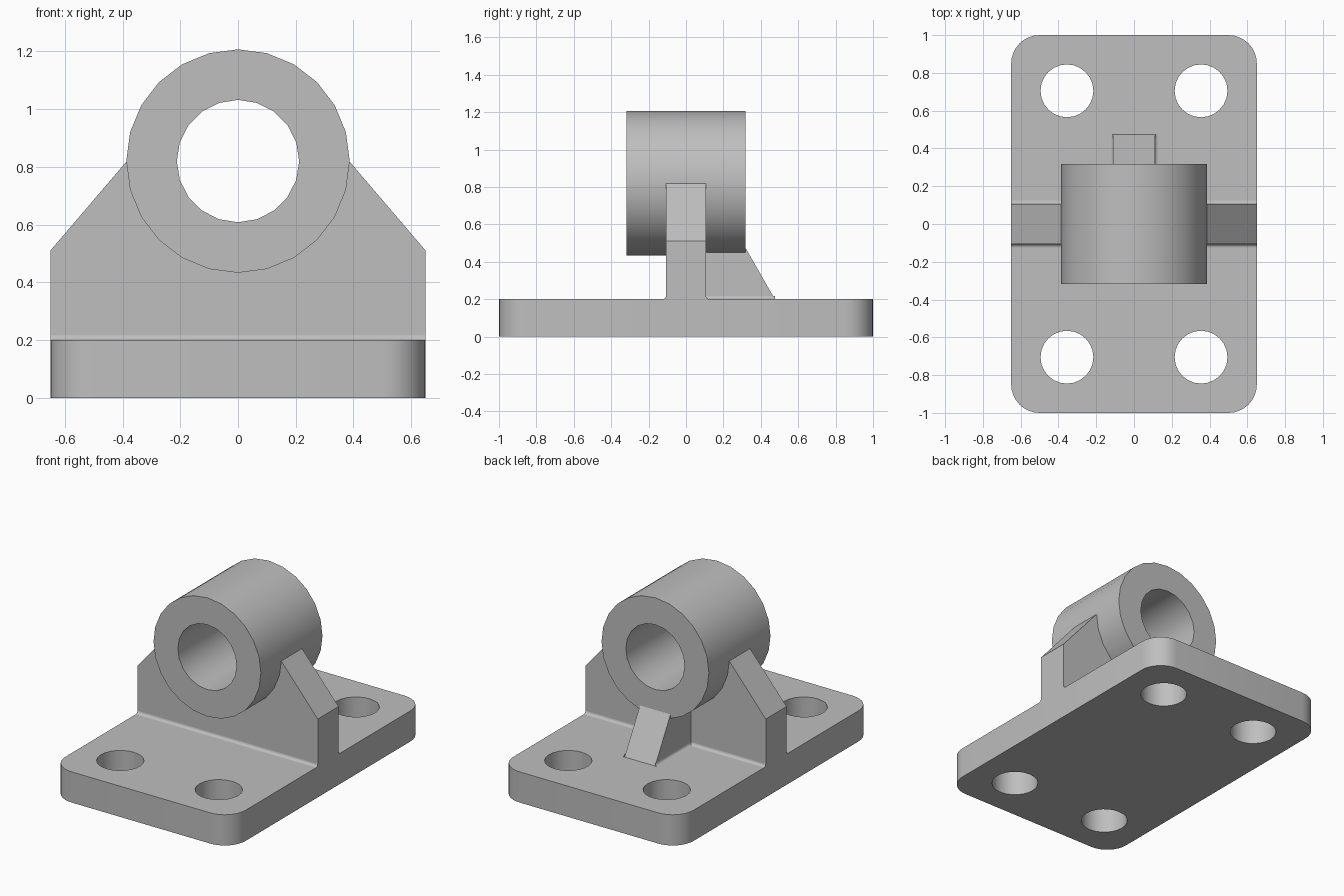
import bpy, bmesh
from math import sin, cos, pi, radians
from mathutils import Matrix, Vector

cube = bpy.data.objects.get("Cube")
if cube:
    bpy.data.objects.remove(cube, do_unlink=True)

GREY = (0.52, 0.52, 0.52, 1)
mat = bpy.data.materials.new("plain grey")
mat.use_nodes = True
mat.diffuse_color = GREY
mat.node_tree.nodes["Principled BSDF"].inputs["Base Color"].default_value = GREY

# Orientation of a profile by its extrusion axis
AXES = {
    "X": Matrix(((0, 0, 1), (1, 0, 0), (0, 1, 0))),
    "Y": Matrix(((1, 0, 0), (0, 0, -1), (0, 1, 0))),
    "Z": Matrix.Identity(3),
}


def arc(cx, cy, r, start, end, steps):
    angles = [radians(start + (end - start) * i / steps) for i in range(steps + 1)]
    return [(cx + r * cos(a), cy + r * sin(a)) for a in angles]


def circle(cx, cy, r, steps):
    return arc(cx, cy, r, 90, 450, steps)[:-1]


def extrude(name, loops, axis, low, high):
    """Filled profile (later loops are holes) extruded from low to high."""
    curve = bpy.data.curves.new(name, "CURVE")
    curve.dimensions = "2D"
    curve.fill_mode = "BOTH"
    curve.extrude = (high - low) / 2
    for loop in loops:
        spline = curve.splines.new("POLY")
        spline.points.add(len(loop) - 1)
        for point, (u, v) in zip(spline.points, loop):
            point.co = (u, v, 0, 1)
        spline.use_cyclic_u = True
    source = bpy.data.objects.new(name + " profile", curve)
    bpy.context.collection.objects.link(source)
    bpy.context.view_layer.update()
    graph = bpy.context.evaluated_depsgraph_get()
    mesh = bpy.data.meshes.new_from_object(source.evaluated_get(graph))
    bpy.data.objects.remove(source, do_unlink=True)
    bpy.data.curves.remove(curve)

    bm = bmesh.new()
    bm.from_mesh(mesh)
    bmesh.ops.remove_doubles(bm, verts=bm.verts, dist=1e-4)
    bmesh.ops.recalc_face_normals(bm, faces=bm.faces)
    middle = Vector("XYZ".index(axis) == i for i in range(3)) * (low + high) / 2
    for vert in bm.verts:
        vert.co = AXES[axis] @ vert.co + middle
    bm.to_mesh(mesh)
    bm.free()

    mesh.name = name
    mesh.materials.clear()
    mesh.materials.append(mat)
    obj = bpy.data.objects.new(name, mesh)
    bpy.context.collection.objects.link(obj)
    bpy.ops.object.select_all(action="DESELECT")
    obj.select_set(True)
    bpy.context.view_layer.objects.active = obj
    bpy.ops.object.shade_smooth_by_angle(angle=radians(30))
    return obj


HALF_X, HALF_Y, TOP = 0.65, 1.0, 0.2
AXLE_Z, WEB, RIB = 0.82, 0.107, 0.11

# Base plate with rounded corners and four bolt holes
corner = 0.15
outline = []
for quarter, (sx, sy) in enumerate([(1, 1), (-1, 1), (-1, -1), (1, -1)]):
    outline += arc(sx * (HALF_X - corner), sy * (HALF_Y - corner), corner,
                   quarter * 90, quarter * 90 + 90, 8)
holes = [circle(sx * 0.355, sy * 0.705, 0.14, 24) for sx in (-1, 1) for sy in (-1, 1)]
extrude("base_plate", [outline] + holes, "Z", 0, TOP)

# Bearing tube
extrude("bearing_tube", [circle(0, AXLE_Z, 0.387, 24), circle(0, AXLE_Z, 0.212, 20)],
        "Y", -0.317, 0.317)

# Cross web, hollowed inside the tube wall
web = [(-HALF_X, TOP), (HALF_X, TOP), (HALF_X, 0.51), (0.385, AXLE_Z)]
web += arc(0, AXLE_Z, 0.3, 0, -180, 16) + [(-0.385, AXLE_Z), (-HALF_X, 0.51)]
extrude("cross_web", [web], "Y", -WEB, WEB)

# Sloping rear rib
rib = [(0.09, TOP), (0.475, TOP), (0.309, 0.49), (0.09, 0.49)]
extrude("rear_rib", [rib], "X", -RIB, RIB)


# Small fillets where the web and rib meet the plate
def fillet(name, side, offset, axis, low, high, r=0.018):
    curve = arc(offset + r, TOP + r, r, 180, 270, 5)
    loop = [(side * u, v) for u, v in curve + [(offset, TOP)]]
    extrude(name, [loop], axis, low, high)


for side, label in ((-1, "front"), (1, "rear")):
    fillet(label + "_web_fillet", side, WEB, "X", -HALF_X, HALF_X)
for side, label in ((-1, "right"), (1, "left")):
    fillet(label + "_rib_fillet", side, RIB, "Y", WEB, 0.475)
